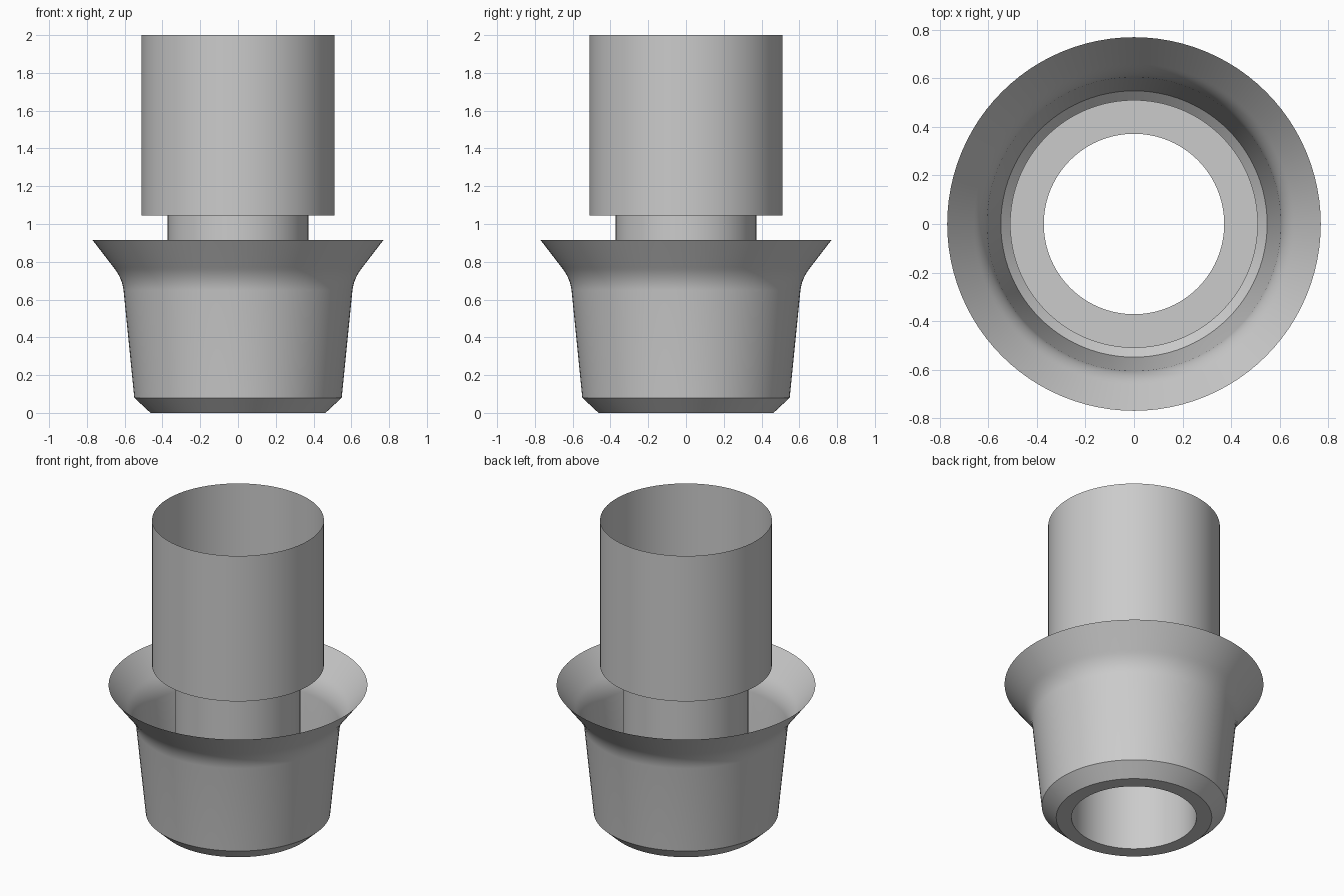
import bpy
import bmesh
import math
from mathutils import Vector

cube = bpy.data.objects.get("Cube")
if cube:
    bpy.data.objects.remove(cube, do_unlink=True)

SEGMENTS = 96
NECK_R, SLEEVE_R = 0.372, 0.511
SHOULDER_Z, RIM_Z = 1.045, 0.915

# Single plain grey
grey = bpy.data.materials.new("plain_grey")
grey.use_nodes = True
colour = (0.6, 0.6, 0.6, 1)
grey.diffuse_color = colour
grey.node_tree.nodes["Principled BSDF"].inputs["Base Color"].default_value = colour


def lathe(name, profile):
    """Revolve an open (radius, height) profile around z as a thin sheet."""
    bm = bmesh.new()
    rings = []
    for r, z in profile:
        ring = []
        for i in range(SEGMENTS):
            a = math.tau * i / SEGMENTS
            ring.append(bm.verts.new((r * math.cos(a), r * math.sin(a), z)))
        rings.append(ring)
    for low, high in zip(rings, rings[1:]):
        for i in range(SEGMENTS):
            j = (i + 1) % SEGMENTS
            bm.faces.new((low[i], low[j], high[j], high[i]))
    mesh = bpy.data.meshes.new(name)
    bm.to_mesh(mesh)
    bm.free()
    mesh.materials.append(grey)
    obj = bpy.data.objects.new(name, mesh)
    bpy.context.collection.objects.link(obj)
    bpy.ops.object.select_all(action="DESELECT")
    obj.select_set(True)
    bpy.context.view_layer.objects.active = obj
    bpy.ops.object.shade_smooth_by_angle(angle=math.radians(30))
    return obj


def bend(start, corner, end, steps=8):
    """Rounded bend between two straight runs of a profile."""
    a, b, c = Vector(start), Vector(corner), Vector(end)
    points = []
    for i in range(steps + 1):
        t = i / steps
        points.append(tuple(a.lerp(b, t).lerp(b.lerp(c, t), t)))
    return points


# Upper sleeve with its flat shoulder
lathe("upper_sleeve", [(NECK_R, SHOULDER_Z), (SLEEVE_R, SHOULDER_Z), (SLEEVE_R, 2)])

# Inner tube running down to the base
lathe("inner_tube", [(NECK_R, 0), (NECK_R, SHOULDER_Z)])

# Flared cup: base ring, chamfer, tapered wall, rounded bend, rim
cup = [(NECK_R, 0), (0.463, 0), (0.549, 0.08)]
cup += bend((0.606, 0.65), (0.614, 0.715), (0.66, 0.772))
cup.append((0.77, RIM_Z))
lathe("flared_cup", cup)
